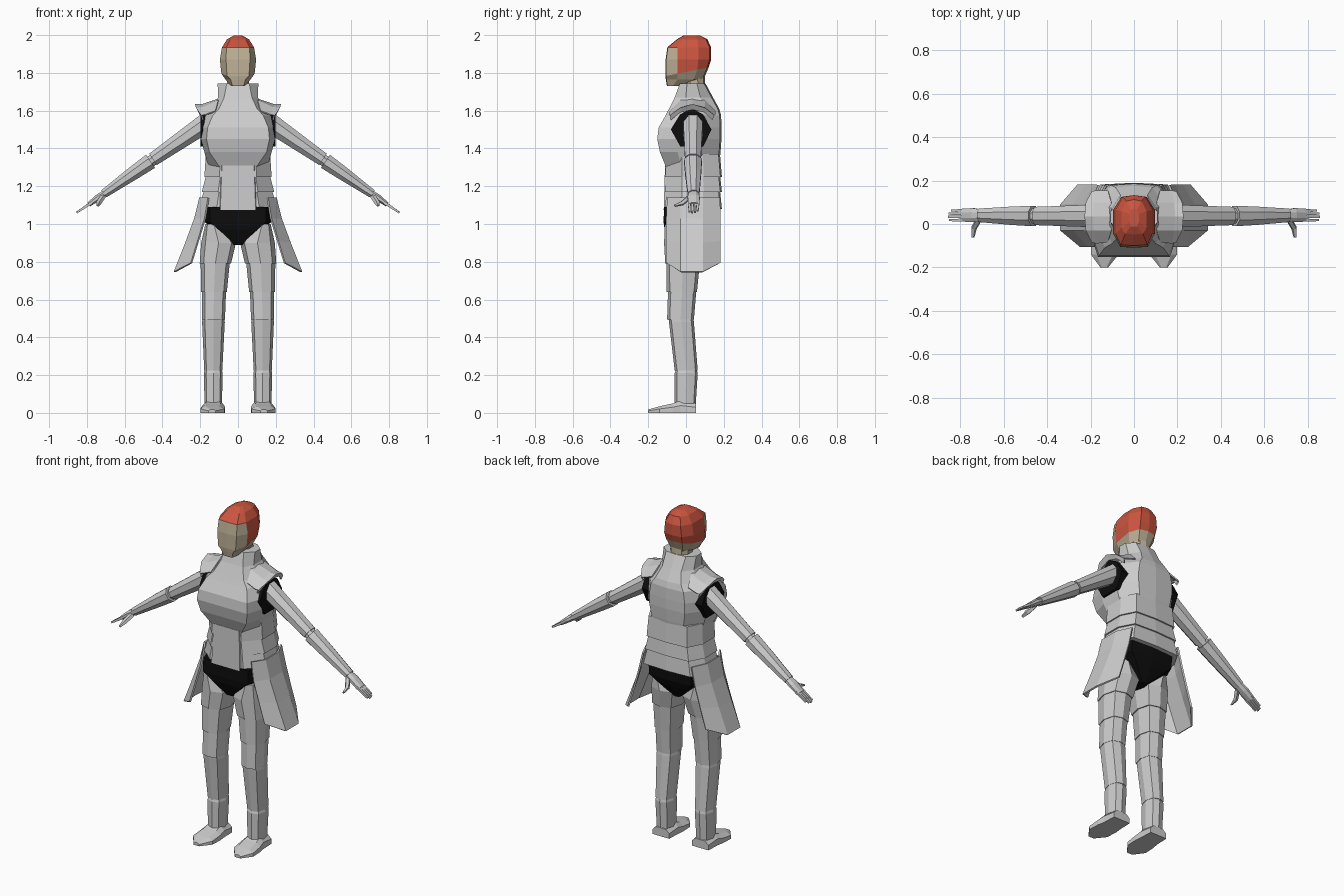
import bpy, bmesh, math
from mathutils import Vector


def material(name, rgb):
    m = bpy.data.materials.new(name)
    m.diffuse_color = (*rgb, 1)
    return m


SKIN = material("skin", (0.52, 0.44, 0.31))
RED = material("red_hair", (0.6, 0.09, 0.05))
BLACK = material("black_cloth", (0.004, 0.004, 0.004))


def loft(name, rings, mats=(), mirror=False, closed=True, cap=True, thick=0):
    """Skin a list of equal-length point rings into a flat-faced object."""
    bm = bmesh.new()
    rows = [[bm.verts.new(p) for p in r] for r in rings]
    n = len(rows[0])
    for a, b in zip(rows, rows[1:]):
        for i in range(n if closed else n - 1):
            j = (i + 1) % n
            bm.faces.new((a[i], a[j], b[j], b[i]))
    if closed and cap:
        bm.faces.new(rows[0][::-1])
        bm.faces.new(rows[-1])
    bmesh.ops.recalc_face_normals(bm, faces=bm.faces[:])
    me = bpy.data.meshes.new(name)
    bm.to_mesh(me)
    bm.free()
    ob = bpy.data.objects.new(name, me)
    bpy.context.collection.objects.link(ob)
    for m in mats:
        me.materials.append(m)
    if thick:
        ob.modifiers.new("thickness", 'SOLIDIFY').thickness = thick
    if mirror:
        ob.modifiers.new("mirror", 'MIRROR')
    return ob


def body_ring(z, hw, yf, yb, front=0.6, back=0.6, bulge=0.008, lo=0.3, hi=0.7):
    """Ten-sided symmetric body cross-section."""
    d = yb - yf
    half = [(front * hw, yf), (hw, yf + lo * d), (hw, yf + hi * d), (back * hw, yb)]
    pts = [(0, yf)] + half + [(0, yb + bulge)] + [(-x, y) for x, y in half[::-1]]
    return [Vector((x, y, z)) for x, y in pts]


def leg_ring(z, cx, hw, yf, yb):
    """Eight-sided leg section with a crease down the front."""
    cy, hy = (yf + yb) / 2, (yb - yf) / 2
    shape = [(0, -1), (.75, -.8), (1, 0), (.75, .8), (0, 1), (-.75, .8), (-1, 0), (-.75, -.8)]
    return [Vector((cx + a * hw, cy + b * hy, z)) for a, b in shape]


def limb(name, stations, sides=8):
    """Tube through (point, half width across y, half thickness) stations, mirrored."""
    d = (Vector(stations[-1][0]) - Vector(stations[0][0])).normalized()
    side = Vector((0, 1, 0))
    side = (side - d * side.dot(d)).normalized()
    up = d.cross(side)
    rings = []
    for p, w, t in stations:
        k = 1 / math.cos(math.pi / sides)
        angs = [2 * math.pi * (i + .5) / sides for i in range(sides)]
        rings.append([Vector(p) + side * w * k * math.cos(a) + up * t * k * math.sin(a) for a in angs])
    return loft(name, rings, mirror=True)


# Breastplate with collar
loft("breastplate", [
    body_ring(1.30, .155, -.105, .165, .62),
    body_ring(1.38, .178, -.138, .175, .85),
    body_ring(1.45, .196, -.152, .180, .85),
    body_ring(1.51, .196, -.145, .180, .82),
    body_ring(1.575, .178, -.108, .178, .75),
    body_ring(1.61, .140, -.09, .168, .72),
    body_ring(1.67, .105, -.06, .135, .7),
    body_ring(1.745, .108, -.032, .095, .55)])

# Overlapping waist bands and front belly plate
for i, (zt, zb, wt, wb) in enumerate([(1.37, 1.25, .17, .178), (1.26, 1.17, .168, .192), (1.18, 1.08, .18, .207)]):
    loft(f"waist_band_{i}", [body_ring(zb, wb, -.110, .182, .55, .75), body_ring(zt, wt, -.104, .172, .55, .75)])
loft("belly_plate", [body_ring(1.075, .11, -.118, 0, .85), body_ring(1.31, .10, -.111, 0, .85)])

# Hanging hip skirts
loft("hip_skirt", [
    [(.16, -.10, 1.14), (.205, -.03, 1.14), (.205, .09, 1.14), (.165, .18, 1.14)],
    [(.178, -.105, 1.03), (.232, -.03, 1.03), (.232, .09, 1.03), (.19, .183, 1.03)],
    [(.215, -.105, .91), (.28, -.03, .90), (.28, .09, .90), (.225, .183, .91)],
    [(.25, -.105, .795), (.34, -.03, .748), (.34, .09, .748), (.26, .183, .795)]],
    mirror=True, closed=False, thick=.01)

# Shoulder plates roofing the arm openings
loft("shoulder_plate", [
    [(.12, -.085, 1.60), (.105, -.03, 1.655), (.10, .035, 1.665), (.105, .10, 1.655), (.12, .155, 1.60)],
    [(.175, -.09, 1.58), (.185, -.03, 1.62), (.19, .035, 1.635), (.185, .10, 1.62), (.175, .155, 1.58)],
    [(.195, -.085, 1.575), (.222, -.03, 1.615), (.228, .035, 1.635), (.222, .10, 1.615), (.195, .15, 1.575)],
    [(.188, -.08, 1.55), (.205, -.03, 1.59), (.212, .035, 1.605), (.205, .10, 1.59), (.188, .14, 1.55)]],
    mirror=True, closed=False, thick=.008)

# Black cloth under the armour
arm_hole = [(-.08, 1.50), (-.03, 1.58), (.03, 1.615), (.09, 1.58), (.135, 1.50), (.09, 1.41), (-.03, 1.41)]
loft("arm_opening", [[(x, y, z) for y, z in arm_hole] for x in (.15, .199)], [BLACK], mirror=True)
loft("trousers", [
    body_ring(.89, .03, -.08, .09),
    body_ring(.97, .13, -.113, .135, .75, .75),
    body_ring(1.01, .175, -.119, .15, .85, .8),
    body_ring(1.09, .175, -.116, .155, .85, .8)], [BLACK])

# Leg plates, top to bottom
plates = {
    "upper_thigh": [(1.0, .128, .045, -.112, .10), (.90, .103, .092, -.116, .105), (.79, .12, .083, -.11, .078)],
    "lower_thigh": [(.81, .12, .078, -.104, .075), (.64, .127, .068, -.102, .058)],
    "knee": [(.65, .127, .064, -.095, .055), (.495, .13, .061, -.10, .042)],
    "shin": [(.505, .13, .058, -.093, .038), (.48, .13, .06, -.09, .042), (.225, .131, .048, -.06, .062)],
    "ankle": [(.235, .131, .044, -.052, .056), (.21, .131, .05, -.06, .062), (.05, .131, .046, -.06, .052)],
}
for name, rows in plates.items():
    loft(name, [leg_ring(*r) for r in rows], mirror=True)

# Feet
foot = [(.052, .13, .055, .05), (-.03, .13, .058, .065), (-.07, .132, .064, .05), (-.14, .135, .064, .035), (-.2, .137, .018, .018)]
loft("foot", [[(c - w, y, 0), (c - w, y, h * .6), (c - w * .6, y, h), (c + w * .6, y, h), (c + w, y, h * .6), (c + w, y, 0)]
              for y, c, w, h in foot], mirror=True)

# Arms
limb("upper_arm", [((.17, .037, 1.535), .052, .052), ((.45, .037, 1.342), .042, .036)])
limb("elbow", [((.43, .037, 1.354), .034, .03), ((.49, .037, 1.312), .034, .03)])
limb("forearm", [((.463, .037, 1.332), .047, .042), ((.56, .038, 1.265), .042, .036), ((.71, .04, 1.16), .031, .023)])

# Hands
limb("palm", [((.69, .04, 1.172), .024, .017), ((.74, .041, 1.14), .032, .018), ((.79, .041, 1.103), .03, .012)])
for i, (y, reach) in enumerate([(.018, .92), (.033, 1), (.048, .96), (.062, .82)]):
    limb(f"finger_{i}", [((.775, y, 1.113), .007, .008), ((.775 + .08 * reach, y, 1.113 - .053 * reach), .005, .005)], 4)
limb("thumb", [((.715, .02, 1.145), .012, .012), ((.738, -.02, 1.11), .010, .012), ((.742, -.06, 1.097), .005, .006)], 5)

# Head: one shell with skin below and red cap above
loft("neck", [body_ring(1.69, .06, -.005, .095), body_ring(1.81, .055, -.01, .09)], [SKIN])


def head_ring(z, hw, yf, ym, yr, yb, front=.65, tilt=0):
    half = [(front * hw, yf), (hw, ym), (hw, yr), (.6 * hw, yb)]
    pts = [(0, yf - .003)] + half + [(0, yb + .008)] + [(-x, y) for x, y in half[::-1]]
    return [Vector((x, y, z + tilt * y)) for x, y in pts]


head = loft("head", [
    head_ring(1.73, .036, -.098, -.07, -.05, -.03, .8),
    head_ring(1.765, .066, -.104, -.045, .04, .085, .6),
    head_ring(1.805, .088, -.106, -.045, .06, .112, .66, .2),
    head_ring(1.87, .096, -.105, -.045, .065, .125, .66),
    head_ring(1.935, .085, -.096, -.045, .065, .125, .72),
    head_ring(1.978, .058, -.045, -.02, .06, .105, .7),
    head_ring(1.998, .022, -.01, .01, .045, .065, .7)], [SKIN, RED])
for f in head.data.polygons:
    c = f.center
    if c.z > 1.94 or (c.z > 1.80 and c.y > -.045):
        f.material_index = 1
